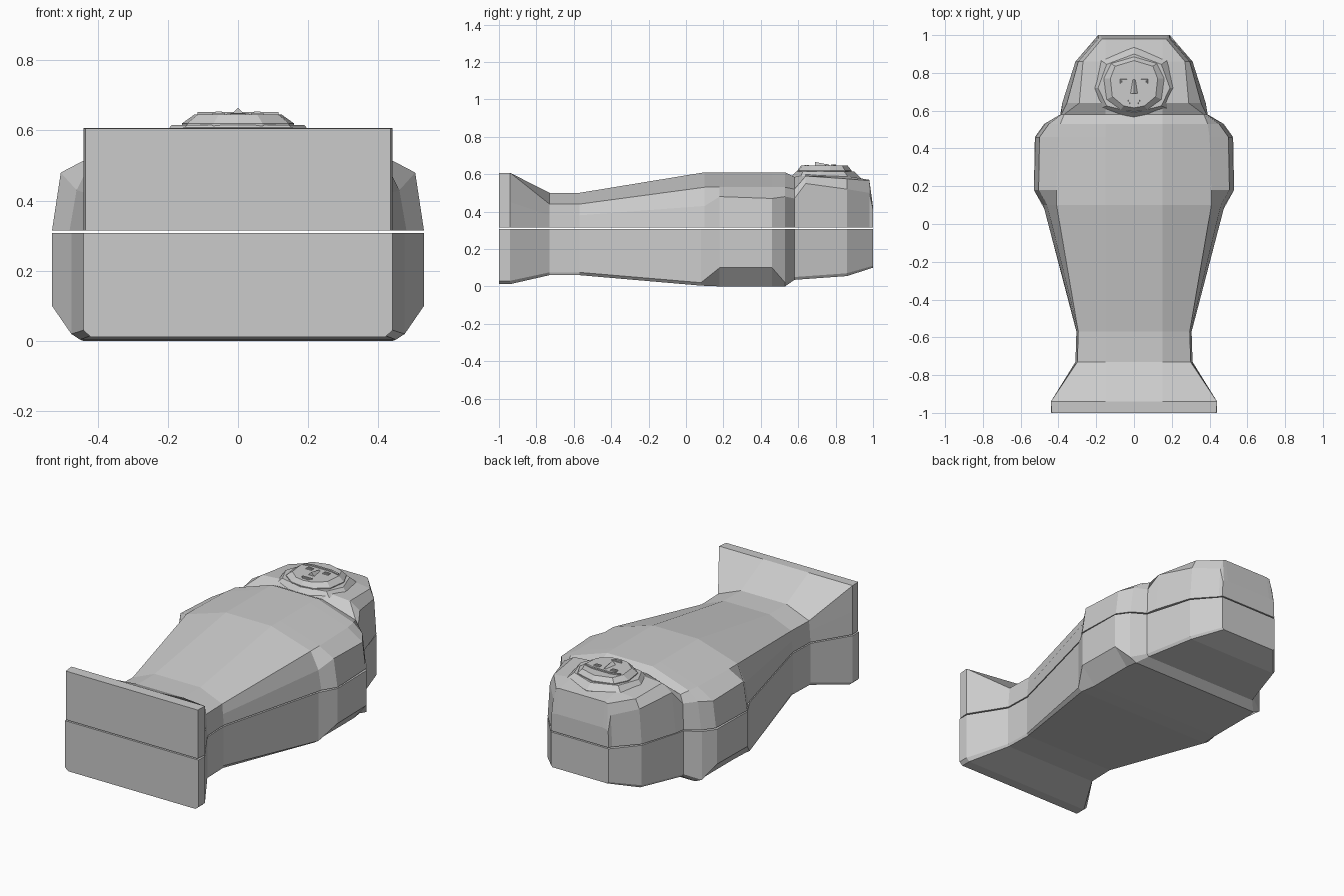
import bpy, bmesh

cube = bpy.data.objects.get("Cube")
if cube:
    bpy.data.objects.remove(cube, do_unlink=True)

stone = bpy.data.materials.new("grey_stone")
stone.use_nodes = True
stone.diffuse_color = (0.6, 0.6, 0.6, 1)
stone.node_tree.nodes["Principled BSDF"].inputs["Base Color"].default_value = (0.6, 0.6, 0.6, 1)


def loft(name, rings):
    """Skin closed rings of equal length and cap both ends."""
    bm = bmesh.new()
    loops = [[bm.verts.new(p) for p in ring] for ring in rings]
    n = len(loops[0])
    for a, b in zip(loops, loops[1:]):
        for i in range(n):
            j = (i + 1) % n
            bm.faces.new((a[i], a[j], b[j], b[i]))
    bm.faces.new(loops[0])
    bm.faces.new(loops[-1])
    bmesh.ops.recalc_face_normals(bm, faces=bm.faces)
    mesh = bpy.data.meshes.new(name)
    bm.to_mesh(mesh)
    bm.free()
    mesh.materials.append(stone)
    obj = bpy.data.objects.new(name, mesh)
    bpy.context.collection.objects.link(obj)
    return obj


def section(y, half):
    """Mirror a half profile of (x, z) across the middle."""
    return [(x, y, z) for x, z in half] + [(-x, y, z) for x, z in reversed(half)]


def outline(half, z):
    """Mirror a half outline of (x, y); its end points lie on the middle."""
    return [(x, y, z) for x, y in half] + [(-x, y, z) for x, y in half[-2:0:-1]]


# Lid: y, seam width, side width, side z, shoulder width, shoulder z, top z
LID = [
    (-1.0, .435, .435, .45, .435, .605, .605),
    (-.94, .44, .44, .45, .44, .607, .607),
    (-.73, .31, .305, .38, .30, .44, .50),
    (-.57, .305, .30, .38, .295, .44, .50),
    (.10, .48, .46, .43, .41, .53, .61),
    (.18, .53, .505, .48, .41, .53, .61),
    (.46, .52, .50, .47, .40, .53, .61),
    (.53, .47, .45, .48, .39, .53, .61),
    (.58, .39, .385, .47, .37, .52, .585),
    (.64, .38, .355, .55, .29, .59, .60),
    (.86, .31, .295, .52, .27, .575, .59),
    (.98, .20, .19, .50, .17, .565, .57),
    (1.0, .19, .187, .41, .18, .42, .425),
]
loft("lid", [section(y, [(a, .315), (b, bz), (c, cz), (.15, t)])
             for y, a, b, bz, c, cz, t in LID])

# Base: y, seam width, lower side z, floor width, floor z
BASE = [
    (-1.0, .44, .03, .42, .012),
    (-.94, .44, .03, .42, .012),
    (-.73, .31, .075, .305, .06),
    (-.57, .305, .075, .30, .06),
    (.08, .475, .02, .45, .004),
    (.18, .53, .10, .44, 0),
    (.46, .525, .10, .44, 0),
    (.53, .475, .02, .43, 0),
    (.58, .39, .05, .38, .035),
    (.86, .31, .07, .30, .055),
    (1.0, .19, .11, .18, .10),
]
loft("base", [section(y, [(w, .308), (w, sz), (f, fz)]) for y, w, sz, f, fz in BASE])

# Raised hood around the face
hood = [(0, .935), (.18, .87), (.215, .72), (.18, .61), (0, .555)]
rim = [(0, .90), (.145, .845), (.19, .72), (.145, .625), (0, .59)]
loft("face_hood", [outline(hood, .555), outline(hood, .58), outline(rim, .615)])

# Face
jaw = [(0, .885), (.12, .85), (.16, .77), (.145, .66), (.07, .605), (0, .595)]
front = [(0, .865), (.10, .835), (.125, .77), (.115, .675), (.055, .625), (0, .615)]
loft("face", [outline(jaw, .59), outline(jaw, .62), outline(front, .645)])


# Facial features
def plate(name, x, y, w, h, z, top):
    def ring(level, s):
        return [(x + i * w * s, y + j * h * s, level)
                for i, j in ((-.5, -.5), (.5, -.5), (.5, .5), (-.5, .5))]
    return loft(name, [ring(z, 1), ring(top, .85)])


for side, x in (("left", .055), ("right", -.055)):
    plate(side + "_eye", x, .755, .04, .026, .642, .650)
    plate(side + "_pupil", x, .755, .022, .012, .648, .654)
    s = 1 if x > 0 else -1
    loft(side + "_brow", [[(s * px, py, .642), (s * px, py + .012, .642),
                           (s * px, py + .012, .652), (s * px, py, .652)]
                          for px, py in ((0, .79), (.06, .79), (.115, .775))])
plate("upper_lip", 0, .652, .07, .01, .642, .650)
plate("lower_lip", 0, .639, .05, .01, .642, .649)
loft("nose", [[(-.01, .765, .642), (.01, .765, .642), (0, .765, .65)],
              [(-.022, .69, .642), (.022, .69, .642), (0, .69, .665)]])
